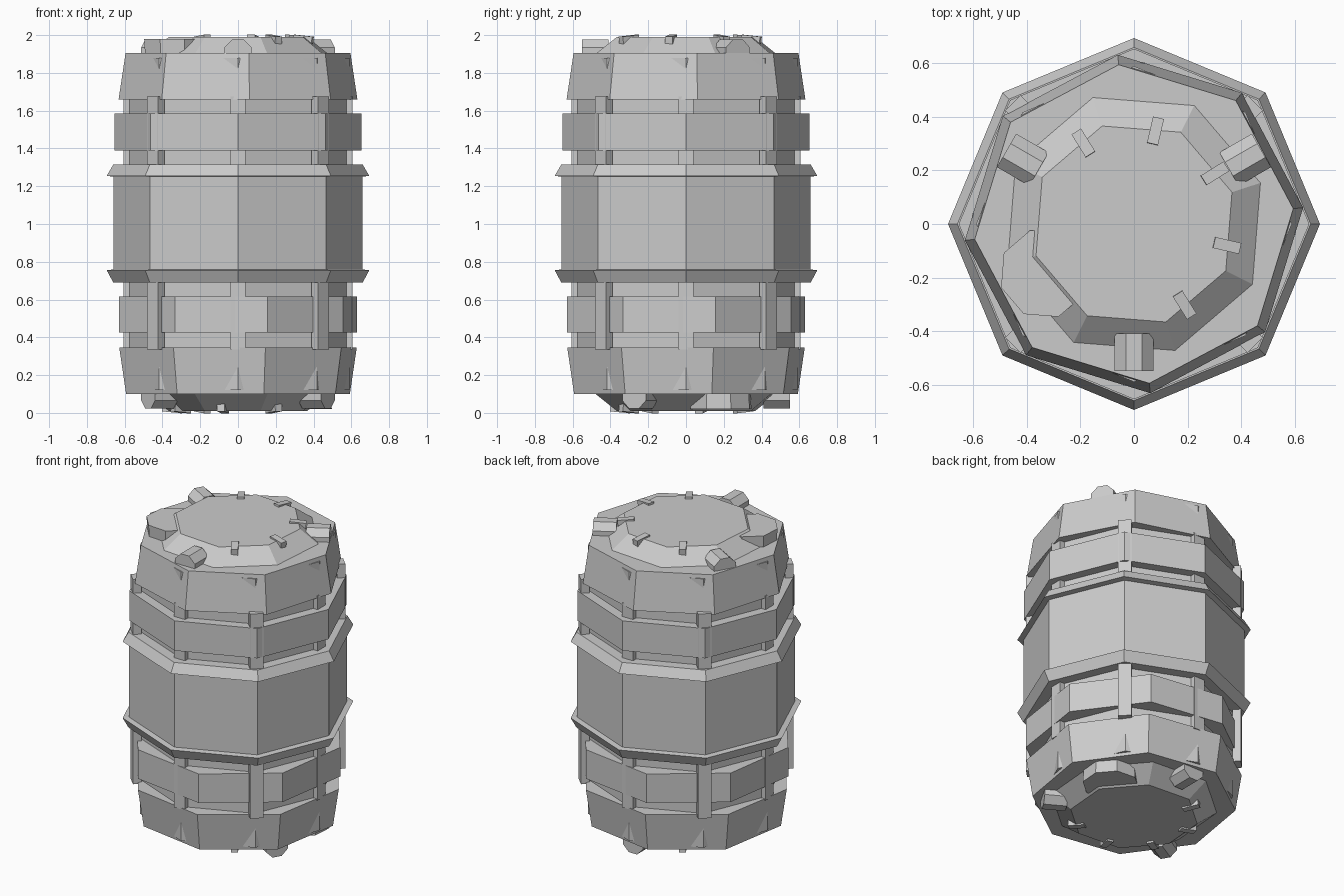
import bpy, bmesh
from math import radians, cos, sin
from mathutils import Matrix, Vector

if "Cube" in bpy.data.objects:
    bpy.data.objects.remove(bpy.data.objects["Cube"])


def make(name, bm, flip=False):
    # flip = point inversion through the barrel centre (bottom end parts)
    if flip:
        for v in bm.verts:
            v.co = Vector((-v.co.x, -v.co.y, 2 - v.co.z))
    bmesh.ops.recalc_face_normals(bm, faces=bm.faces)
    me = bpy.data.meshes.new(name)
    bm.to_mesh(me)
    bm.free()
    ob = bpy.data.objects.new(name, me)
    bpy.context.collection.objects.link(ob)
    return ob


def lathe(name, profile, phase=0, centre=(0, 0), flip=False, n=8):
    # closed low-poly solid from (radius, z) pairs, capped at both ends
    bm = bmesh.new()
    rings = []
    for r, z in profile:
        rings.append([bm.verts.new((centre[0] + r * cos(radians(phase + 360 * i / n)),
                                    centre[1] + r * sin(radians(phase + 360 * i / n)), z))
                      for i in range(n)])
    for a, b in zip(rings, rings[1:]):
        for i in range(n):
            j = (i + 1) % n
            bm.faces.new((a[i], a[j], b[j], b[i]))
    bm.faces.new(rings[0])
    bm.faces.new(rings[-1])
    return make(name, bm, flip)


def box(name, angle, r, z, size, tilt=0, flip=False):
    # block whose local x points outward from the axis
    bm = bmesh.new()
    m = (Matrix.Rotation(radians(angle), 4, 'Z') @ Matrix.Translation((r, 0, z))
         @ Matrix.Rotation(radians(tilt), 4, 'Y') @ Matrix.Diagonal((*size, 1)))
    bmesh.ops.create_cube(bm, size=1, matrix=m)
    return make(name, bm, flip)


def knob(name, angle, flip):
    # short radial cylinder on the end rim
    bm = bmesh.new()
    m = (Matrix.Rotation(radians(angle), 4, 'Z') @ Matrix.Translation((0.48, 0, 1.905))
         @ Matrix.Rotation(radians(90), 4, 'Y') @ Matrix.Rotation(radians(22.5), 4, 'Z'))
    bmesh.ops.create_cone(bm, cap_ends=True, segments=8, radius1=0.078,
                          radius2=0.078, depth=0.14, matrix=m)
    return make(name, bm, flip)


# Barrel body, inner core and hoops
lathe("inner_core", [(0.59, 0.12), (0.59, 1.88)])
lathe("middle_body", [(0.658, 0.75), (0.658, 1.26)])
lathe("upper_hoop", [(0.655, 1.39), (0.655, 1.585)])
lathe("lower_hoop", [(0.65, 0.425), (0.65, 0.615)], 14)
lathe("upper_flange", [(0.655, 1.25), (0.695, 1.255), (0.66, 1.315)])
lathe("lower_flange", [(0.66, 0.69), (0.695, 0.755), (0.655, 0.76)])

# End caps with tapered sides
lathe("top_cap", [(0.635, 1.66), (0.598, 1.905)], 5.5)
lathe("bottom_cap", [(0.608, 0.10), (0.645, 0.345)], 13)

# Vertical straps on the corners
for i in range(8):
    r = 0.60 if i % 2 == 0 else 0.635
    box("upper_strap", i * 45, r - 0.02, 1.49, (0.05, 0.08, 0.37))
    box("lower_strap", i * 45, r - 0.02, 0.52, (0.05, 0.08, 0.37))

# Details on both ends; the bottom end is the top end inverted
for flip, end in ((False, "top"), (True, "bottom")):
    lathe(end + "_raised_plate", [(0.51, 1.895), (0.385, 1.99)], 18, flip=flip)
    lathe(end + "_plug", [(0.165, 1.895), (0.17, 1.98)], 18, (-0.335, -0.185), flip)
    for a in (-90, 30, 150):
        knob(end + "_knob", a, flip)
    for k in range(5):
        box(end + "_clip", -58 + 45 * k, 0.355, 1.972, (0.10, 0.042, 0.05), 6, flip)
